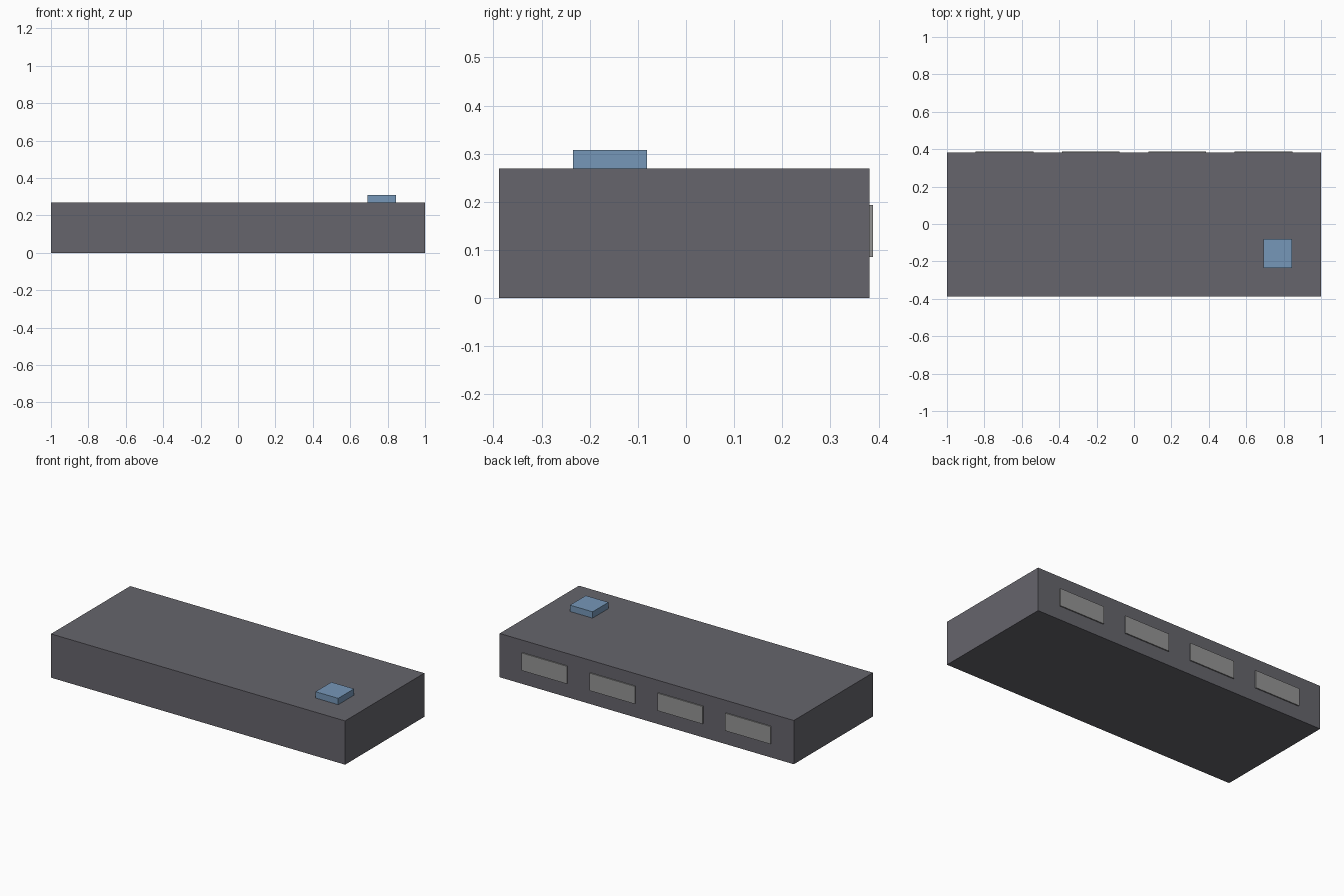
import bpy

if "Cube" in bpy.data.objects:
    bpy.data.objects.remove(bpy.data.objects["Cube"])


def material(name, rgb):
    m = bpy.data.materials.new(name)
    m.diffuse_color = (*rgb, 1.0)
    m.use_nodes = True
    m.node_tree.nodes["Principled BSDF"].inputs["Base Color"].default_value = m.diffuse_color
    return m


def box(name, lo, hi, mat):
    """Axis-aligned box between two corners."""
    bpy.ops.mesh.primitive_cube_add(size=1, location=[(a + b) / 2 for a, b in zip(lo, hi)])
    ob = bpy.context.object
    ob.name = name
    ob.scale = [b - a for a, b in zip(lo, hi)]
    bpy.ops.object.transform_apply(location=False, rotation=False, scale=True)
    ob.data.materials.append(mat)
    return ob


charcoal = material("charcoal", (0.133, 0.130, 0.150))
grey = material("light_grey", (0.30, 0.30, 0.30))
blue = material("steel_blue", (0.18, 0.31, 0.48))

BACK = 0.381

# Main slab
box("body", (-1, -0.388, 0), (1, BACK, 0.269), charcoal)

# Raised block on the top
box("roof_unit", (0.692, -0.235, 0.269), (0.846, -0.081, 0.308), blue)

# Row of four shallow panels on the back
for i in range(4):
    x = (i - 1.5) * 0.4615
    box(f"back_panel_{i + 1}", (x - 0.154, BACK - 0.004, 0.085),
        (x + 0.154, BACK + 0.007, 0.193), grey)
